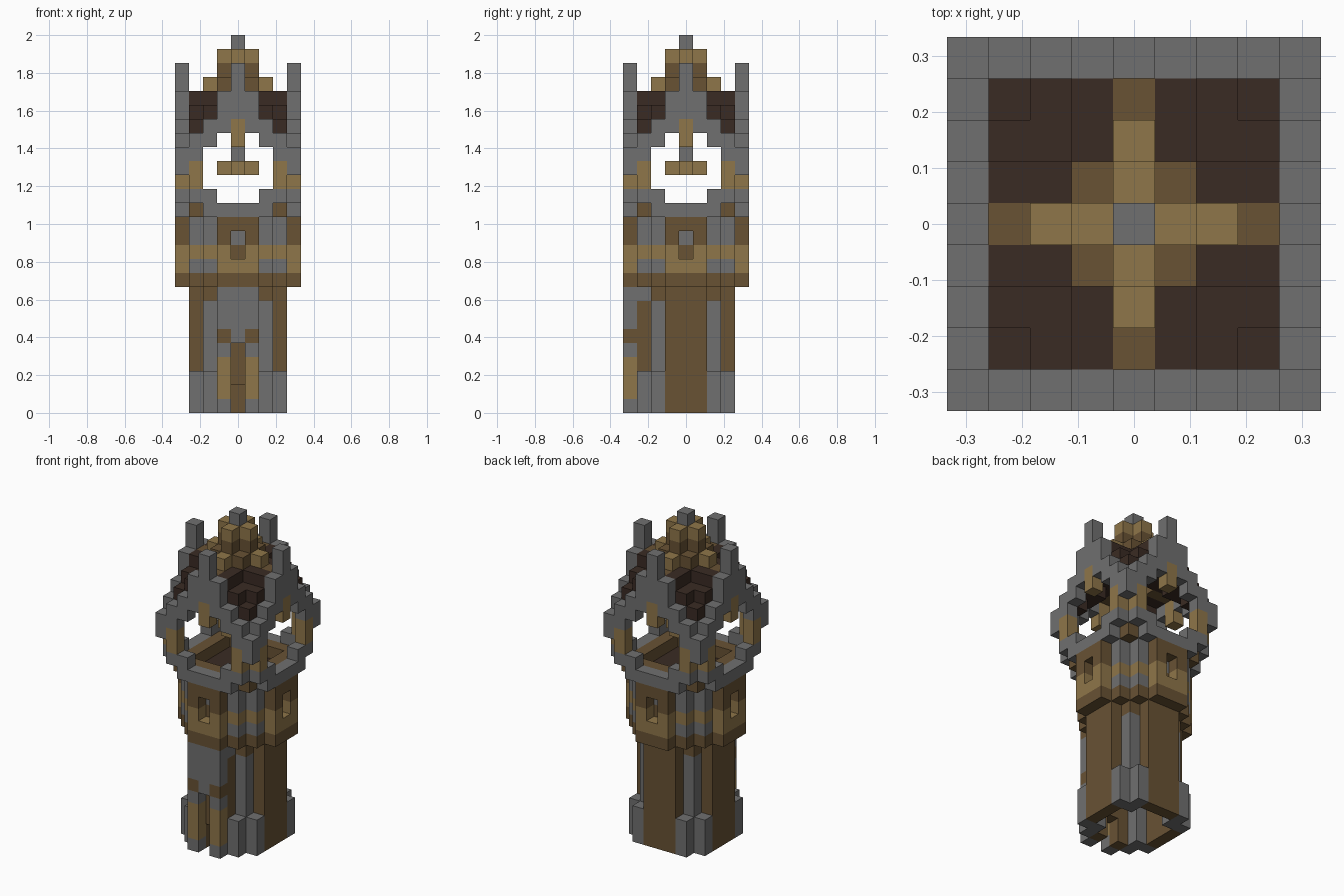
import bpy, bmesh
from mathutils import Vector

if "Cube" in bpy.data.objects:
    bpy.data.objects.remove(bpy.data.objects["Cube"], do_unlink=True)

S = 2 / 27  # edge of one block

COLOURS = {
    "grey_stone": (0.162, 0.162, 0.162),
    "gold_wood": (0.275, 0.181, 0.067),
    "brown_wood": (0.138, 0.084, 0.034),
    "dark_roof": (0.042, 0.024, 0.017),
}
GREY, GOLD, BROWN, DARK = range(4)
materials = []
for name, rgb in COLOURS.items():
    mat = bpy.data.materials.new(name)
    mat.use_nodes = True
    mat.diffuse_color = (*rgb, 1)
    bsdf = mat.node_tree.nodes["Principled BSDF"]
    bsdf.inputs["Base Color"].default_value = (*rgb, 1)
    bsdf.inputs["Roughness"].default_value = 0.9
    materials.append(mat)

blocks = {}  # block position -> (part, colour)


def put(part, x, y, z0, z1, colour):
    """Stack blocks from layer z0 to z1."""
    for z in range(z0, z1 + 1):
        blocks[x, y, z] = (part, colour)


def around(part, a, b, z0, z1, colour):
    """Repeat a stack on all four sides, mirrored."""
    for p, q in {(a, b), (b, a)}:
        for x in {p, -p}:
            for y in {q, -q}:
                put(part, x, y, z0, z1, colour)


def clear(x, y, z0, z1):
    for z in range(z0, z1 + 1):
        blocks.pop((x, y, z), None)


# Hollow shaft: wooden panels, stone corners and low buttresses
for t in (0, 1):
    around("shaft", 3, t, 0, 8, BROWN)
around("shaft", 2, 2, 0, 7, GREY)
around("shaft", 2, 2, 8, 8, BROWN)
around("buttresses", 3, 2, 0, 2, GREY)

# Porch with an open doorway
for x in (-1, 1):
    put("porch", x, -4, 0, 8, GREY)
    put("porch", x, -4, 1, 3, GOLD)
    put("porch", x, -4, 5, 5, BROWN)
    put("porch", x, -3, 8, 8, GREY)
put("porch", 0, -4, 5, 8, GREY)
clear(0, -3, 0, 1)

# Wider gallery with banded walls and a window on each side
for t in (0, 1):
    around("gallery", 4, t, 9, 13, BROWN)
    around("gallery", 4, t, 10, 11, GOLD)
around("gallery", 3, 2, 9, 9, BROWN)
around("gallery", 3, 2, 10, 13, GREY)
around("gallery", 3, 2, 11, 11, GOLD)
for x, y in ((4, 0), (-4, 0), (0, 4), (0, -4)):
    clear(x, y, 11, 12)
around("window_backs", 3, 0, 11, 11, BROWN)
around("window_backs", 3, 0, 12, 12, GREY)

# Belfry floor and its wooden rim
for x in range(-3, 4):
    for y in range(-3, 4):
        if abs(x) + abs(y) < 5:
            put("belfry_floor", x, y, 13, 13, DARK)
for t in range(4):
    around("floor_rim", 3, t, 14, 14, BROWN)

# Four gable walls, each with a round opening: (offset, bottom, top)
for t, z0, z1 in ((0, 14, 14), (1, 14, 14), (2, 14, 15), (3, 15, 19), (4, 17, 18),
                  (2, 19, 20), (1, 20, 22), (0, 20, 24)):
    around("gables", 4, t, z0, z1, GREY)
around("gables", 4, 3, 16, 17, GOLD)
around("keystones", 4, 0, 19, 20, GOLD)

# Crossed roof whose height falls towards the corners
for low, top in ((1, 22), (2, 21), (3, 20)):
    for far in range(low, 4):
        around("roof", far, low, top - 1, top, DARK)

# Ridges and the stepped spire
around("ridge", 3, 0, 21, 22, BROWN)
around("ridge", 2, 0, 21, 22, BROWN)
around("ridge", 2, 0, 23, 23, GOLD)
around("spire", 1, 1, 22, 23, BROWN)
around("spire", 1, 0, 22, 24, BROWN)
around("spire", 1, 0, 25, 25, GOLD)
put("spire", 0, 0, 24, 25, GOLD)
put("spire", 0, 0, 26, 26, GREY)

# Bell on its rod
put("bell", 0, 0, 18, 23, GREY)
put("bell", 0, 0, 17, 17, GOLD)
around("bell", 1, 0, 17, 17, GOLD)


def build(part):
    """Skin the open sides of a part's blocks and merge flat areas."""
    bm = bmesh.new()
    for pos, (owner, colour) in blocks.items():
        if owner != part:
            continue
        centre = Vector(pos) + Vector((0, 0, 0.5))
        for axis in range(3):
            for sign in (-1, 1):
                n = Vector((0, 0, 0))
                n[axis] = sign
                if tuple(int(round(c)) for c in Vector(pos) + n) in blocks:
                    continue
                u = Vector((0, 0, 0))
                u[(axis + 1) % 3] = 0.5
                v = n.cross(u)
                mid = centre + n / 2
                corners = (mid - u - v, mid + u - v, mid + u + v, mid - u + v)
                face = bm.faces.new([bm.verts.new(c * S) for c in corners])
                face.material_index = colour
    bmesh.ops.remove_doubles(bm, verts=bm.verts, dist=S / 100)
    bmesh.ops.dissolve_limit(bm, angle_limit=0.01, verts=bm.verts, edges=bm.edges,
                             delimit={"MATERIAL"})
    mesh = bpy.data.meshes.new(part)
    bm.to_mesh(mesh)
    bm.free()
    for mat in materials:
        mesh.materials.append(mat)
    bpy.context.collection.objects.link(bpy.data.objects.new(part, mesh))


for part in sorted({owner for owner, _ in blocks.values()}):
    build(part)
